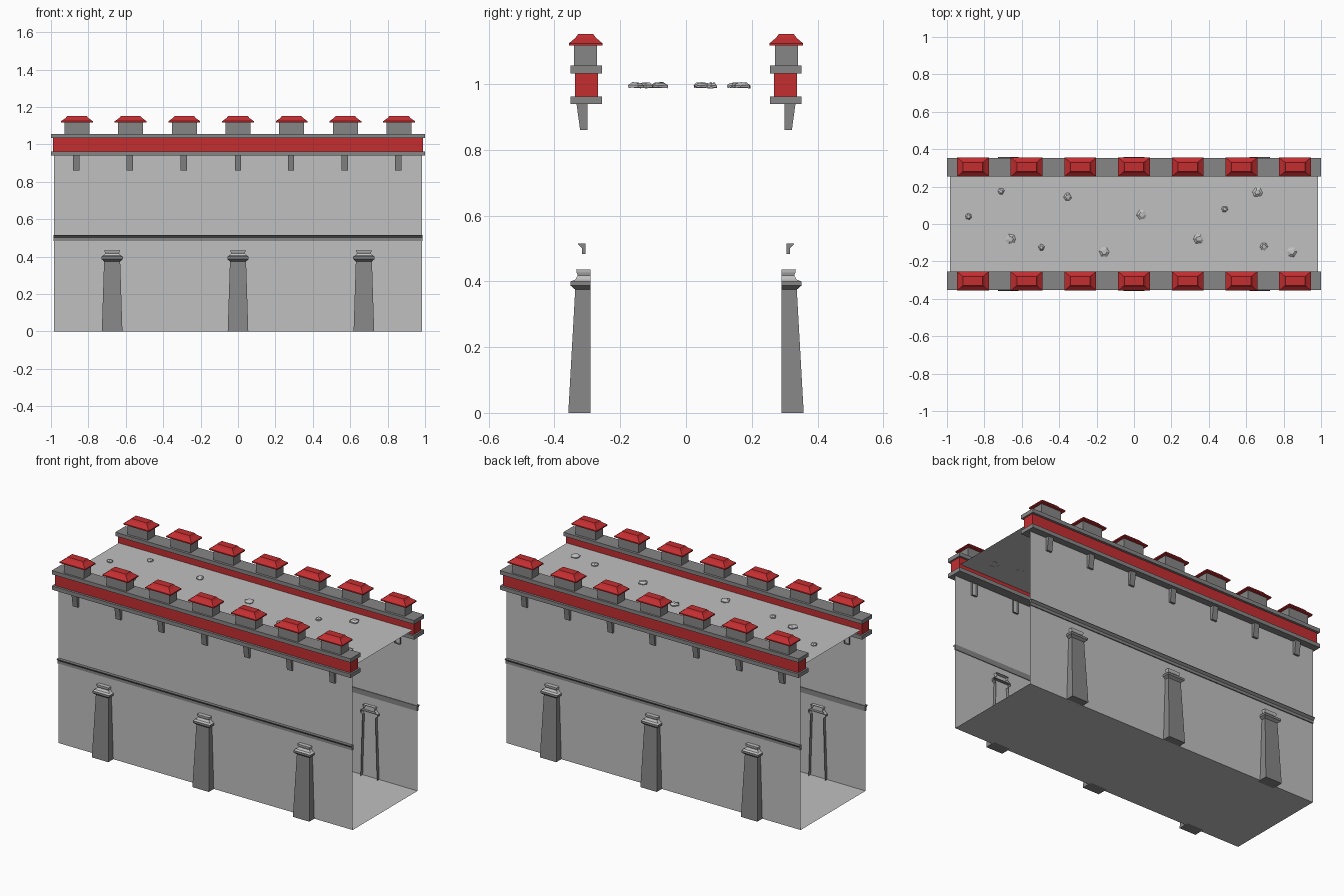
import bpy, bmesh, math, random

cube = bpy.data.objects.get("Cube")
if cube:
    bpy.data.objects.remove(cube, do_unlink=True)


def material(name, color):
    m = bpy.data.materials.new(name)
    m.use_nodes = True
    m.diffuse_color = (*color, 1)
    m.node_tree.nodes["Principled BSDF"].inputs["Base Color"].default_value = (*color, 1)
    return m


LIGHT = material("light stone", (0.53, 0.53, 0.53))
DARK = material("dark stone", (0.24, 0.24, 0.24))
RED = material("red paint", (0.55, 0.027, 0.03))


def finish(name, bm, mats, mirror=True):
    me = bpy.data.meshes.new(name)
    bm.to_mesh(me)
    bm.free()
    for m in mats:
        me.materials.append(m)
    ob = bpy.data.objects.new(name, me)
    bpy.context.collection.objects.link(ob)
    if mirror:  # the far side repeats the near side
        mod = ob.modifiers.new("far side", "MIRROR")
        mod.use_axis = (False, True, False)
        mod.use_mirror_merge = False
    return ob


def stack(bm, cx, rings, open_back=False):
    """Loft rectangles given as (z, half width, front y, back y)."""
    loops = []
    for z, w, y0, y1 in rings:
        corners = ((-w, y0), (w, y0), (w, y1), (-w, y1))
        loops.append([bm.verts.new((cx + x, y, z)) for x, y in corners])
    bm.faces.new(loops[0][::-1])
    bm.faces.new(loops[-1])
    for a, b in zip(loops, loops[1:]):
        for i in range(4):
            if open_back and i == 2:
                continue
            j = (i + 1) % 4
            bm.faces.new((a[i], a[j], b[j], b[i]))


def extrude_profile(bm, profile, w, caps=True):
    """Sweep a (y, z) outline along x."""
    ends = [[bm.verts.new((x, y, z)) for y, z in profile] for x in (-w, w)]
    n = len(profile)
    for i in range(n):
        j = (i + 1) % n
        bm.faces.new((ends[0][i], ends[0][j], ends[1][j], ends[1][i]))
    if caps:
        bm.faces.new(ends[0])
        bm.faces.new(ends[1])
    bmesh.ops.recalc_face_normals(bm, faces=bm.faces)


def repeated(name, mat, centres, rings, open_back=False):
    bm = bmesh.new()
    for cx in centres:
        stack(bm, cx, rings, open_back)
    return finish(name, bm, [mat])


# Wall body: open-ended shell with deck and floor
DECK = 0.99
bm = bmesh.new()
extrude_profile(bm, [(-0.31, 0), (0.31, 0), (0.31, DECK), (-0.31, DECK)], 0.985, caps=False)
finish("wall_body", bm, [LIGHT], mirror=False)

# Parapet rails
for name, mat, z0, z1, w, y0, y1 in (
        ("parapet_lower_ledge", DARK, 0.94, 0.963, 1.0, -0.352, -0.255),
        ("parapet_band", RED, 0.963, 1.033, 0.99, -0.338, -0.267),
        ("parapet_upper_ledge", DARK, 1.033, 1.056, 1.0, -0.352, -0.255)):
    repeated(name, mat, [0], [(z0, w, y0, y1), (z1, w, y0, y1)])

# Merlons, their caps and the brackets beneath
bays = [0.287 * i for i in range(-3, 4)]
repeated("merlons", DARK, bays,
         [(1.056, 0.067, -0.34, -0.27), (1.12, 0.067, -0.34, -0.27)])
cy = -0.305
cap = [(1.117, 0.085, 0.051), (1.124, 0.085, 0.051), (1.141, 0.061, 0.031), (1.152, 0.052, 0.023)]
repeated("merlon_caps", RED, bays, [(z, w, cy - d, cy + d) for z, w, d in cap])
repeated("brackets", DARK, [x - 0.004 * (x != 0) for x in bays],
         [(0.86, 0.017, -0.322, -0.299), (0.94, 0.017, -0.333, -0.299)], open_back=True)

# String course along the wall
bm = bmesh.new()
extrude_profile(bm, [(-0.306, 0.515), (-0.328, 0.515), (-0.328, 0.512), (-0.316, 0.501),
                     (-0.316, 0.484), (-0.306, 0.484)], 0.986)
finish("string_course", bm, [DARK])

# Buttresses: dark tapered shaft and collar, pale top block
piers = [-0.673, 0, 0.673]
back = -0.29
repeated("buttress_shafts", DARK, piers,
         [(z, w, y, back) for z, w, y in (
             (0, 0.055, -0.358), (0.375, 0.043, -0.337), (0.387, 0.057, -0.351),
             (0.4, 0.057, -0.351))], open_back=True)
repeated("buttress_tops", LIGHT, piers,
         [(z, w, y, back) for z, w, y in (
             (0.4, 0.057, -0.351), (0.405, 0.047, -0.337), (0.418, 0.036, -0.329),
             (0.427, 0.04, -0.333), (0.436, 0.041, -0.334))], open_back=True)

# Loose stones scattered on the deck
random.seed(4)
bm = bmesh.new()
for x, y, r in ((-0.885, 0.04, 0.018), (-0.71, 0.175, 0.018), (-0.355, 0.145, 0.022),
                (0.04, 0.05, 0.028), (0.485, 0.08, 0.018), (0.66, 0.17, 0.028),
                (-0.66, -0.08, 0.028), (-0.495, -0.125, 0.018), (-0.16, -0.15, 0.028),
                (0.345, -0.08, 0.028), (0.695, -0.12, 0.022), (0.845, -0.15, 0.028)):
    rings = []
    spins = [i * math.tau / 6 + random.uniform(-0.25, 0.25) for i in range(6)]
    for z, s in ((DECK - 0.001, 0.95), (DECK + 0.006, 1.0), (DECK + 0.014, 0.5)):
        rings.append([bm.verts.new((x + r * s * math.cos(a), y + r * s * math.sin(a),
                                    z + random.uniform(-0.002, 0.002))) for a in spins])
    for a, b in zip(rings, rings[1:]):
        for i in range(6):
            j = (i + 1) % 6
            bm.faces.new((a[i], a[j], b[j], b[i]))
    bm.faces.new(rings[-1])
finish("loose_stones", bm, [LIGHT], mirror=False)
